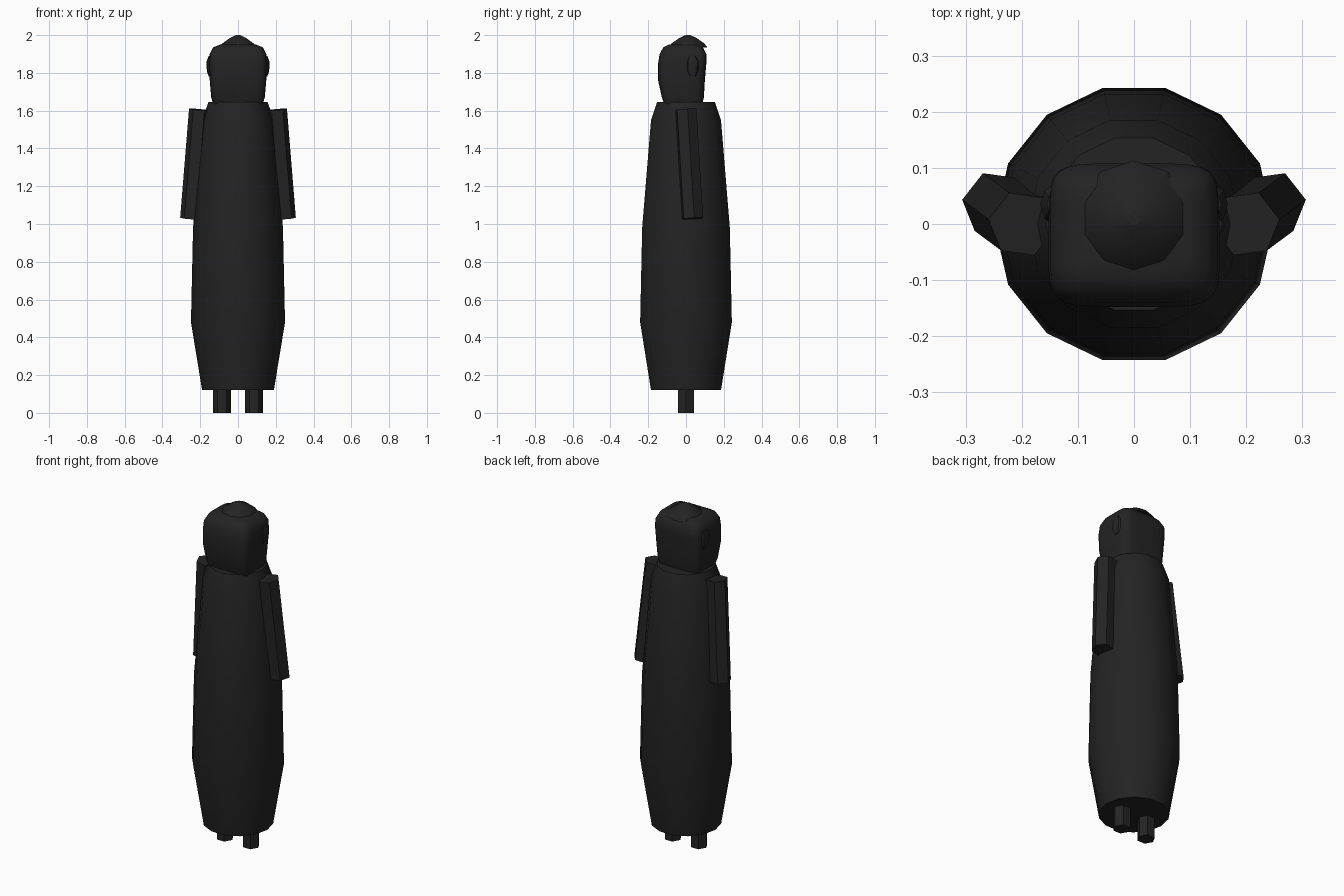
import bpy, bmesh, math
from mathutils import Vector

cube = bpy.data.objects.get("Cube")
if cube:
    bpy.data.objects.remove(cube, do_unlink=True)


def make_material(name, colour):
    mat = bpy.data.materials.new(name)
    mat.use_nodes = True
    mat.diffuse_color = (*colour, 1)
    mat.node_tree.nodes["Principled BSDF"].inputs["Base Color"].default_value = (*colour, 1)
    return mat


charcoal = make_material("charcoal", (0.017, 0.017, 0.017))


def loft(name, rings, angle=30):
    """Skin a stack of equal-length point rings and close both ends."""
    bm = bmesh.new()
    loops = [[bm.verts.new(p) for p in ring] for ring in rings]
    n = len(loops[0])
    for low, high in zip(loops, loops[1:]):
        for i in range(n):
            j = (i + 1) % n
            bm.faces.new((low[i], low[j], high[j], high[i]))
    bm.faces.new(loops[0][::-1])
    bm.faces.new(loops[-1])
    bmesh.ops.recalc_face_normals(bm, faces=bm.faces)
    mesh = bpy.data.meshes.new(name)
    bm.to_mesh(mesh)
    bm.free()
    mesh.materials.append(charcoal)
    obj = bpy.data.objects.new(name, mesh)
    bpy.context.collection.objects.link(obj)
    bpy.ops.object.select_all(action='DESELECT')
    obj.select_set(True)
    bpy.context.view_layer.objects.active = obj
    bpy.ops.object.shade_smooth_by_angle(angle=math.radians(angle))
    return obj


def circle(centre, radius, sides, turn=0, squash=1):
    cx, cy, cz = centre
    steps = [turn + math.tau * i / sides for i in range(sides)]
    return [Vector((cx + radius * math.cos(a), cy + squash * radius * math.sin(a), cz))
            for a in steps]


def prism(name, top, bottom, radius, turn):
    """Six-sided rod whose caps are square to its axis."""
    top, bottom = Vector(top), Vector(bottom)
    tilt = Vector((0, 0, 1)).rotation_difference(top - bottom)
    ring = circle((0, 0, 0), radius, 6, turn)
    loft(name, [[end + tilt @ p for p in ring] for end in (bottom, top)])


def rounded_box_ring(z, half_x, front, back, sides=28, power=0.36):
    ring = []
    for i in range(sides):
        a = math.tau * (i + 0.5) / sides
        c, s = math.cos(a), math.sin(a)
        x = math.copysign(abs(c) ** power, c) * half_x
        y = math.copysign(abs(s) ** power, s) * (back - front) / 2 + (back + front) / 2
        ring.append((x, y, z))
    return ring


# Long robe
robe = [(0.12, 0.19), (0.48, 0.249), (0.98, 0.238), (1.55, 0.19), (1.645, 0.157)]
loft("robe", [circle((0, 0, z), r, 14) for z, r in robe])

# Head, a softly rounded block
head = [(1.63, 0.13, -0.115, 0.085), (1.67, 0.142, -0.128, 0.095),
        (1.76, 0.15, -0.148, 0.1), (1.85, 0.153, -0.148, 0.108),
        (1.9, 0.15, -0.14, 0.108), (1.935, 0.132, -0.12, 0.09),
        (1.95, 0.095, -0.09, 0.07)]
loft("head", [rounded_box_ring(*row) for row in head], 50)

# Low cap on the crown
cap = [(1.935, 0.103), (1.955, 0.088), (1.985, 0.045), (2.0, 0.012)]
loft("cap", [circle((0, 0.01, z), r, 10, math.pi / 10) for z, r in cap], 25)

# Paired ears, arms and legs
for side, label in ((1, "left"), (-1, "right")):
    turn = math.radians(8 if side > 0 else 172)
    prism(label + "_arm", (side * 0.2, 0, 1.605), (side * 0.247, 0.035, 1.028), 0.06, turn)
    prism(label + "_leg", (side * 0.085, 0, 0.2), (side * 0.085, 0, 0), 0.048, 0)
    ear = [(1.78, 0.012), (1.81, 0.022), (1.86, 0.024), (1.89, 0.012)]
    loft(label + "_ear", [circle((side * 0.143, 0.035, z), r, 8, 0, 1.5) for z, r in ear])
